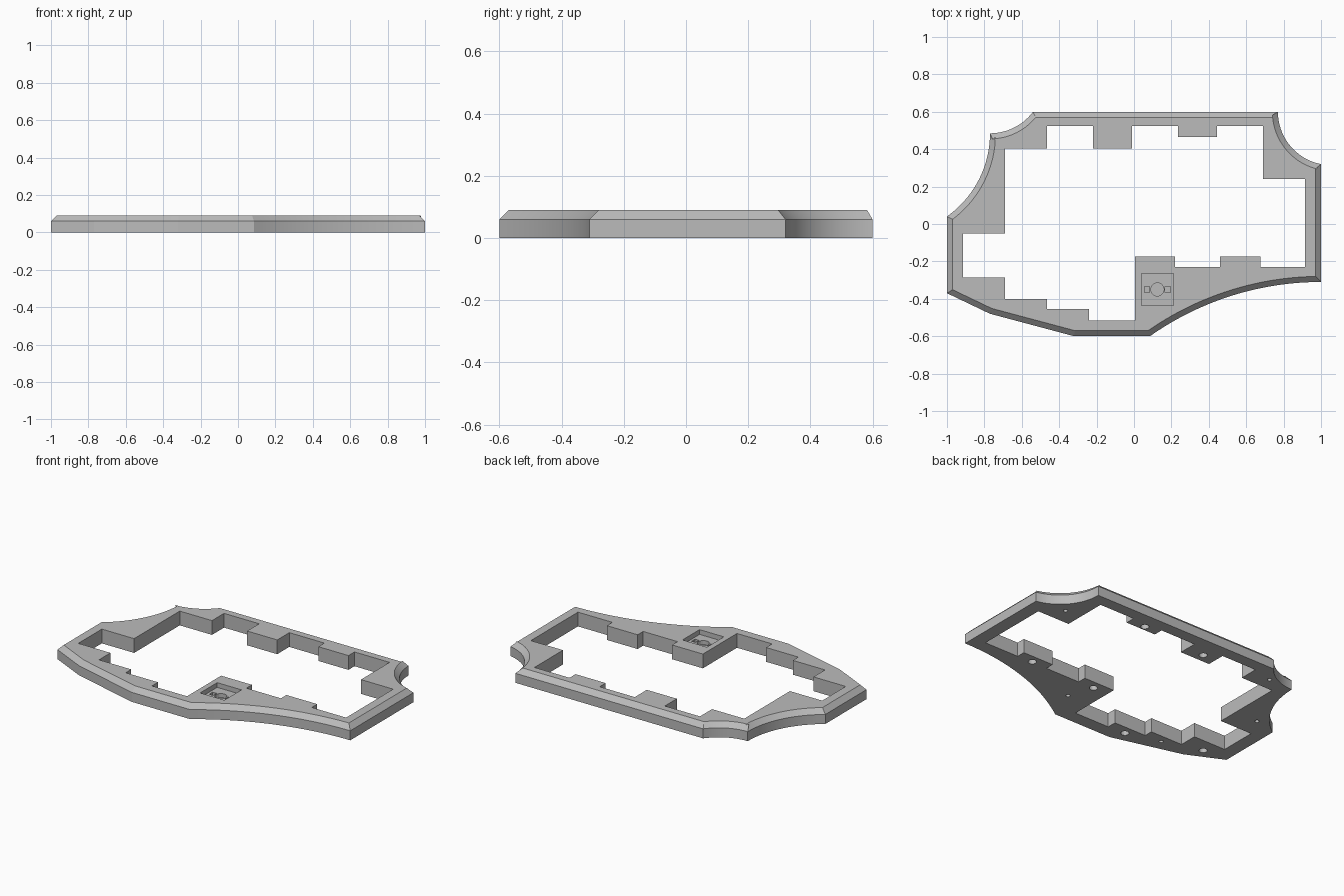
import bpy, bmesh, math
from mathutils import Vector

cube = bpy.data.objects.get("Cube")
if cube:
    bpy.data.objects.remove(cube, do_unlink=True)

HEIGHT, EDGE, BEVEL = 0.09, 0.06, 0.03

grey = bpy.data.materials.new("plain grey")
grey.use_nodes = True
grey.diffuse_color = (0.5, 0.5, 0.5, 1)
grey.node_tree.nodes["Principled BSDF"].inputs["Base Color"].default_value = (0.5, 0.5, 0.5, 1)


def arc(a, b, centre, steps=24):
    """Points from a to b the short way round centre, without b."""
    c = Vector(centre)
    va, vb = Vector(a) - c, Vector(b) - c
    start = math.atan2(va.y, va.x)
    sweep = math.remainder(math.atan2(vb.y, vb.x) - start, math.tau)
    return [c + va.length * Vector((math.cos(start + sweep * i / steps),
                                    math.sin(start + sweep * i / steps)))
            for i in range(steps)]


def inset(loop, width):
    """Mitred inward offset of an anticlockwise loop."""
    result = []
    for i, p in enumerate(loop):
        d1 = (p - loop[i - 1]).normalized()
        d2 = (loop[(i + 1) % len(loop)] - p).normalized()
        n1, n2 = Vector((-d1.y, d1.x)), Vector((-d2.y, d2.x))
        result.append(p + (n1 + n2) * width / (1 + n1.dot(n2)))
    return result


def stack(name, layers):
    """Solid made from (loop, z) layers joined from bottom to top."""
    bm = bmesh.new()
    rings = [[bm.verts.new((p[0], p[1], z)) for p in loop] for loop, z in layers]
    bm.faces.new(rings[0][::-1])
    bm.faces.new(rings[-1])
    for low, high in zip(rings, rings[1:]):
        for i in range(len(low)):
            j = (i + 1) % len(low)
            bm.faces.new((low[i], low[j], high[j], high[i]))
    bmesh.ops.recalc_face_normals(bm, faces=bm.faces)
    mesh = bpy.data.meshes.new(name)
    bm.to_mesh(mesh)
    bm.free()
    mesh.materials.append(grey)
    obj = bpy.data.objects.new(name, mesh)
    bpy.context.collection.objects.link(obj)
    return obj


def cut(target, loop, z0, z1):
    cutter = stack("cutter", [(loop, z0), (loop, z1)])
    cutter.hide_render = True
    mod = target.modifiers.new("cut", 'BOOLEAN')
    mod.operation, mod.solver, mod.object = 'DIFFERENCE', 'EXACT', cutter
    bpy.context.view_layer.objects.active = target
    bpy.ops.object.modifier_apply(modifier=mod.name)
    bpy.data.objects.remove(cutter, do_unlink=True)


def box(x, y, w, h):
    return [(x - w / 2, y - h / 2), (x + w / 2, y - h / 2),
            (x + w / 2, y + h / 2), (x - w / 2, y + h / 2)]


def circle(x, y, r, sides=20):
    return [(x + r * math.cos(math.tau * i / sides),
             y + r * math.sin(math.tau * i / sides)) for i in range(sides)]


# Outer outline with scooped corners
outline = [Vector(p) for p in ((-1, -.37), (-.77, -.48), (-.32, -.6))]
outline += arc((.085, -.6), (1, -.31), (1, -1.898), 32)
outline += [Vector((1, -.31))]
outline += arc((1, .32), (.77, .6), (1.055, .6))
outline += [Vector((.77, .6))]
outline += arc((-.54, .6), (-.77, .485), (-.77, .7725))
outline += arc((-.77, .485), (-1, .04), (-1.315, .485))
outline += [Vector((-1, .04))]

# Frame body with bevelled outer top edge
frame = stack("frame", [(outline, 0), (outline, EDGE), (inset(outline, BEVEL), HEIGHT)])

# Stepped inner opening: alternate x and y moves round the loop
steps = [(-.69, .405), (-.465, .525), (-.22, .405), (-.01, .525), (.235, .465),
         (.445, .525), (.69, .24), (.915, -.23), (.675, -.175), (.46, -.23),
         (.22, -.175), (.005, -.515), (-.24, -.455), (-.465, -.4), (-.69, -.285),
         (-.915, -.05)]
opening = []
for i, (x, y) in enumerate(steps):
    opening += [(x, steps[i - 1][1]), (x, y)]
cut(frame, opening[::-1], -.1, .2)

# Square pocket with a round socket and two slots
cut(frame, box(.125, -.35, .17, .17), .06, .2)
cut(frame, circle(.125, -.35, .035), .035, .2)
for side in (-1, 1):
    cut(frame, box(.125 + side * .055, -.35, .028, .034), .035, .2)

# Blind holes underneath: wide ones on the tabs, small ones between
for x, y in ((-.83, -.375), (-.36, -.51), (.11, -.23), (.57, -.225), (-.13, .46), (.335, .495)):
    cut(frame, circle(x, y, .024), -.1, .03)
for x, y in ((-.58, -.45), (.165, -.39), (.8, .345), (-.6, .49), (-.85, .08)):
    cut(frame, circle(x, y, .013), -.1, .03)

bpy.ops.object.select_all(action='DESELECT')
frame.select_set(True)
bpy.context.view_layer.objects.active = frame
bpy.ops.object.shade_smooth_by_angle(angle=math.radians(10))
